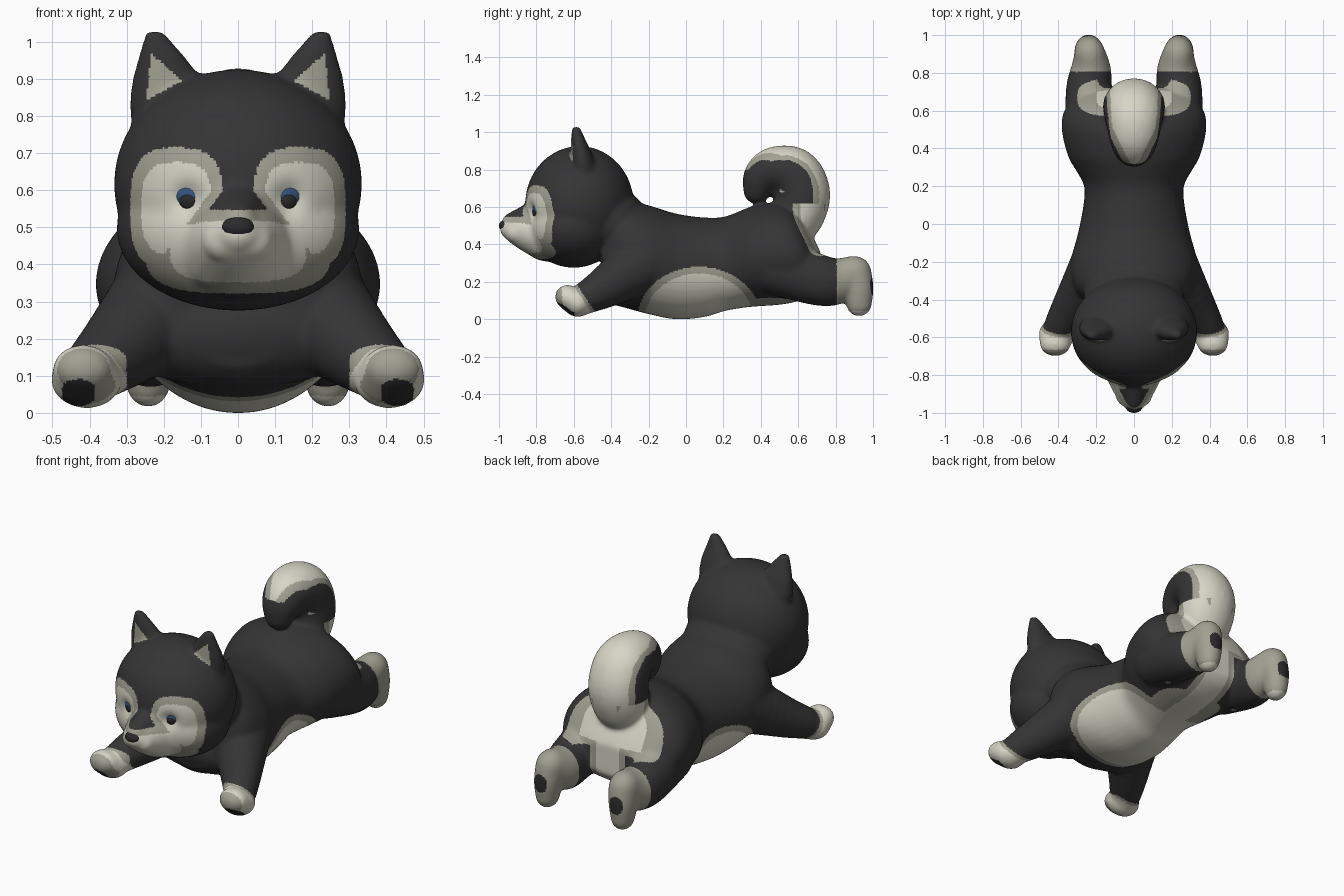
import bpy, bmesh, math
from mathutils import Matrix, Vector
from mathutils.bvhtree import BVHTree

if "Cube" in bpy.data.objects:
    bpy.data.objects.remove(bpy.data.objects["Cube"])

COLOURS = {
    "dark_fur": (0.035, 0.035, 0.036), "grey_fur": (0.36, 0.355, 0.29),
    "cream_fur": (0.68, 0.67, 0.57), "black_skin": (0.024, 0.024, 0.025),
    "blue_iris": (0.04, 0.10, 0.23),
}
MATS = []
for name, rgb in COLOURS.items():
    m = bpy.data.materials.new(name)
    m.diffuse_color = (*rgb, 1)
    m.use_nodes = True
    m.node_tree.nodes["Principled BSDF"].inputs["Base Color"].default_value = m.diffuse_color
    MATS.append(m)
DARK, GREY, CREAM, BLACK, BLUE = range(5)


def add_object(name, mesh):
    ob = bpy.data.objects.new(name, mesh)
    bpy.context.collection.objects.link(ob)
    return ob


def ball(bm, c, r, sub=3):
    mat = Matrix.Translation(c) @ Matrix.Diagonal((*r, 1))
    bmesh.ops.create_icosphere(bm, subdivisions=sub, radius=1, matrix=mat)


def spline(rows, steps):
    """Catmull-Rom points through rows of numbers."""
    rows = [Vector(r) for r in rows]
    ext = [rows[0]] + rows + [rows[-1]]
    out = []
    for a, b, c, d in zip(ext, ext[1:], ext[2:], ext[3:]):
        for i in range(steps):
            t = i / steps
            out.append(b + (c - a) * (t / 2) + (a * 2 - b * 5 + c * 4 - d) * (t * t / 2)
                       + (b * 3 - a - c * 3 + d) * (t ** 3 / 2))
    return out + [rows[-1]]


def chain(bm, pts, wide=1.0, side=1, steps=6):
    """Tapered limb: overlapping balls along (x, y, z, radius) points."""
    for x, y, z, r in spline(pts, steps):
        ball(bm, (x * side, y, z), (r * wide, r, r))


def loft(bm, rings, n=40):
    """Closed tube through rings of n points."""
    loops = [[bm.verts.new(ring(2 * math.pi * i / n)) for i in range(n)] for ring in rings]
    faces = [bm.faces.new(loops[0]), bm.faces.new(loops[-1][::-1])]
    for a, b in zip(loops, loops[1:]):
        for i in range(n):
            j = (i + 1) % n
            faces.append(bm.faces.new((a[j], a[i], b[i], b[j])))
    bmesh.ops.recalc_face_normals(bm, faces=faces)


def y_ring(y, w, lo, hi):
    return lambda t: (w * math.cos(t), y, (lo + hi) / 2 + (hi - lo) / 2 * math.sin(t))


def z_ring(x, y, z, rx, ry):
    return lambda t: (x + rx * math.cos(t), y + ry * math.sin(t), z)


bm = bmesh.new()
# Torso: y, half width, bottom, top
loft(bm, [y_ring(*r) for r in spline([Vector(v) for v in (
    (-.45, .20, .13, .50), (-.40, .27, .085, .58), (-.33, .32, .065, .64), (-.20, .335, .03, .612),
    (-.05, .297, .002, .567), (.10, .268, .015, .547), (.20, .264, .045, .55), (.28, .305, .06, .578),
    (.36, .35, .07, .608), (.50, .383, .08, .625), (.60, .37, .10, .57), (.68, .30, .14, .44),
    (.72, .20, .19, .36))], 5)])
# Broad chest and neck
ball(bm, (0, -.32, .225), (.36, .15, .155), 4)
ball(bm, (0, -.41, .52), (.27, .205, .19), 4)
# Head, cheeks, muzzle, nose bridge
ball(bm, (0, -.57, .62), (.335, .29, .309), 4)
ball(bm, (0, -.60, .50), (.328, .25, .222), 4)
chain(bm, [(0, -.946, .488, .052), (0, -.86, .478, .102), (0, -.74, .46, .15)], wide=1.12)
chain(bm, [(0, -.94, .525, .045), (0, -.84, .55, .07)], wide=1.1)
for s in (1, -1):
    ball(bm, (.037 * s, -.91, .466), (.06, .058, .058))
    # Ears
    loft(bm, [z_ring(x * s, y, z, rx, ry) for x, y, z, rx, ry in (
        (.18, -.54, .72, .10, .06), (.188, -.55, .83, .105, .066), (.190, -.562, .90, .097, .055),
        (.207, -.578, .97, .060, .038), (.226, -.588, 1.032, .024, .021))])
    # Front legs with tilted paws
    chain(bm, [(.18, -.23, .30, .165), (.32, -.43, .175, .112), (.385, -.53, .120, .088),
               (.405, -.575, .090, .076)], side=s)
    chain(bm, [(.408, -.58, .092, .078), (.417, -.635, .122, .066)], 1.25, s)
    # Hind legs with upright feet
    chain(bm, [(.23, .50, .28, .155), (.24, .70, .215, .139), (.228, .80, .205, .124),
               (.232, .895, .25, .093)], .88, s)
    chain(bm, [(.235, .90, .25, .093), (.24, .918, .17, .086), (.242, .925, .087, .070)], .88, s)
# Curled tail on a thick root, with a filled hollow
chain(bm, [(0, .57, .48, .11), (0, .602, .575, .145), (0, .622, .68, .150), (0, .575, .78, .143),
           (0, .47, .803, .121), (0, .405, .76, .100), (0, .378, .69, .072)], wide=1.1)
ball(bm, (0, .51, .71), (.09, .08, .07))

# Fuse everything into one soft skin
raw = bpy.data.meshes.new("raw")
bm.to_mesh(raw)
bm.free()
tmp = add_object("skin_source", raw)
rm = tmp.modifiers.new("fuse", 'REMESH')
rm.mode = 'VOXEL'
rm.voxel_size = .0078
sm = tmp.modifiers.new("soften", 'SMOOTH')
sm.factor, sm.iterations = .5, 32
skin = bpy.data.meshes.new_from_object(tmp.evaluated_get(bpy.context.evaluated_depsgraph_get()))
bpy.data.objects.remove(tmp)
skin.name = "body"

# Shallow eye sockets, then rest on the ground
EYE = (.138, .582)
low = min(v.co.z for v in skin.vertices)
for v in skin.vertices:
    if v.co.y < -.65:
        d2 = (abs(v.co.x) - EYE[0]) ** 2 + (v.co.z - EYE[1]) ** 2
        v.co.y += .024 * math.exp(-d2 / .0016)
    v.co.z -= low
skin.update()


def oval(u, v, cu, cv, ru, rv, n=2.0):
    """Rough signed distance to a rounded box, negative inside."""
    k = (abs((u - cu) / ru) ** n + abs((v - cv) / rv) ** n) ** (1 / n)
    return (k - 1) * min(ru, rv)


def shade(f, band=.03):
    return DARK if f > 0 else GREY if f > -band else CREAM


def fur(p, n):
    x, y, z = abs(p.x), p.y, p.z
    # Face mask with a dark bridge
    if y < -.62 and z > .28 and z < .76:
        bridge = .04 + max(0, .60 - z) * .75
        eye_patch = max(oval(x, z, .165, .55, .125, .165, 3), bridge - x)
        return shade(min(eye_patch, oval(x, z, 0, .435, .25, .113, 3)))
    # Inner ears
    if z > .84 and y < -.4:
        tri = [(.235, .968), (.148, .895), (.247, .843)]
        inside = all((b[0] - a[0]) * (z - a[1]) - (b[1] - a[1]) * (x - a[0]) > 0
                     for a, b in zip(tri, tri[1:] + tri[:1]))
        return GREY if inside and n.y < -.1 else DARK
    # Front paws and pads
    if y < -.4 and x > .3 and z < .22:
        s = -y - .67 * z - .46
        if n.y < -.2 and oval(x, z, .43, .055, .045, .036, 2.5) < 0:
            return BLACK
        return DARK if s < 0 else GREY if s < .02 or n.y < -.5 else CREAM
    # Hind feet and pads
    if y > .805 and z < .4:
        if n.y > .4 and oval(x, z, .242, .175, .04, .05, 2.5) < 0:
            return BLACK
        return CREAM if z < .045 else GREY
    # Outer face of the tail, narrowing to the tip
    if z > .62 and y > .28:
        out = Vector((0, y - .53, z - .68)).normalized().dot(n)
        edge = x - (.05 + .5 * (y - .31))
        if (y < .5 and z < .80) or (y < .62 and z < .68) or out < .45 or edge > 0:
            return DARK
        return GREY if out < .65 or edge > -.035 else CREAM
    # Rump lobes under the tail
    f = max(oval(x, y, 0, .67, .30, .105, 3), .325 - z)
    # Belly and the strip running back from it
    f = min(f, oval(y, z, .07, 0, .33, .28))
    f = min(f, oval(y, z, .45, .06, .19, .055))
    if y > .3:
        f = min(f, max(x - .11, z - (.40 if y < .57 else .70)))
    return shade(f, .035)


for m in MATS:
    skin.materials.append(m)
for poly in skin.polygons:
    poly.material_index = fur(poly.center, poly.normal)
skin.shade_smooth()
add_object("body", skin)

# Eyes and pupils laid in the sockets, nose on the muzzle
tree = BVHTree.FromPolygons([v.co for v in skin.vertices], [p.vertices[:] for p in skin.polygons])


def bead(name, c, r, mat, turn=Matrix.Identity(4)):
    b = bmesh.new()
    bmesh.ops.create_uvsphere(b, u_segments=32, v_segments=16, radius=1,
                              matrix=Matrix.Translation(c) @ turn @ Matrix.Diagonal((*r, 1)))
    me = bpy.data.meshes.new(name)
    b.to_mesh(me)
    b.free()
    me.materials.append(MATS[mat])
    me.shade_smooth()
    add_object(name, me)


for s, tag in ((1, "left"), (-1, "right")):
    hit, nrm = tree.ray_cast(Vector((s * EYE[0], -2, EYE[1])), Vector((0, 1, 0)))[:2]
    turn = nrm.to_track_quat('Z', 'Y').to_matrix().to_4x4()
    bead(tag + "_iris", hit, (.034, .030, .009), BLUE, turn)
    bead(tag + "_pupil", hit + nrm * .004 + Vector((-.003 * s, 0, -.012)), (.023, .021, .009), BLACK, turn)
bead("nose", (0, -.968, .503 - low), (.044, .032, .030), BLACK)
